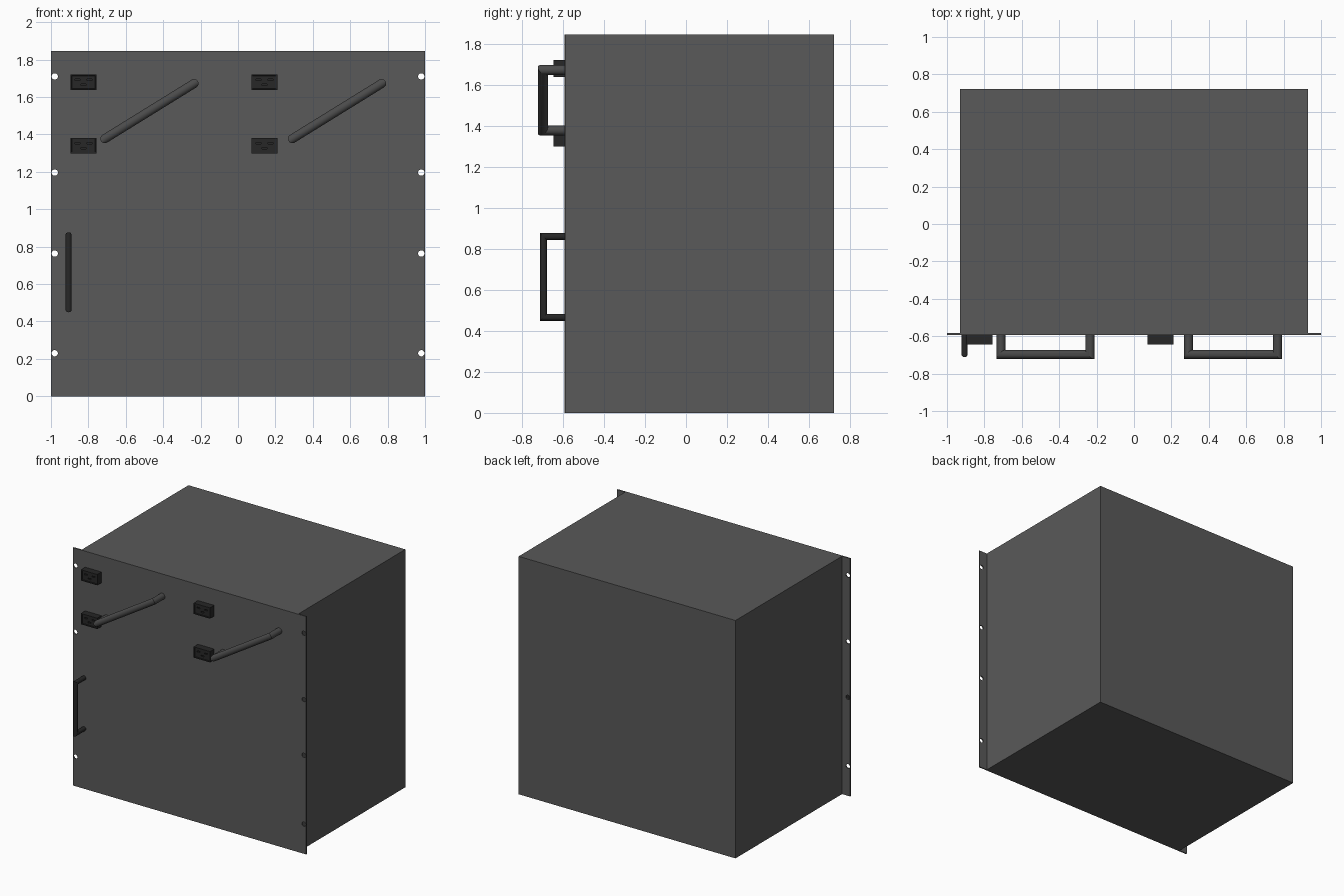
import bpy, bmesh, math
from mathutils import Vector, Matrix

if "Cube" in bpy.data.objects:
    bpy.data.objects.remove(bpy.data.objects["Cube"])

H = 1.845          # overall height
FRONT = -0.593     # front surface of the panel
BACK_OF_PANEL = -0.584


def material(name, v):
    m = bpy.data.materials.new(name)
    m.diffuse_color = (v, v, v, 1)
    m.use_nodes = True
    m.node_tree.nodes["Principled BSDF"].inputs["Base Color"].default_value = m.diffuse_color
    return m


case_grey = material("case_grey", 0.10)
handle_grey = material("handle_grey", 0.07)
dark_grey = material("dark_grey", 0.02)


def make_object(name, bm, mat=None):
    bmesh.ops.recalc_face_normals(bm, faces=bm.faces)
    me = bpy.data.meshes.new(name)
    bm.to_mesh(me)
    bm.free()
    ob = bpy.data.objects.new(name, me)
    bpy.context.collection.objects.link(ob)
    if mat:
        me.materials.append(mat)
    return ob


def add_box(bm, lo, hi):
    lo, hi = Vector(lo), Vector(hi)
    mat = Matrix.Translation((lo + hi) / 2) @ Matrix.Diagonal((*(hi - lo), 1))
    return bmesh.ops.create_cube(bm, size=1, matrix=mat)["verts"]


def cut(ob, cutter):
    """Subtract the cutter, then remove it."""
    cutter.hide_render = True
    mod = ob.modifiers.new("cut", "BOOLEAN")
    mod.operation, mod.solver, mod.object = "DIFFERENCE", "EXACT", cutter
    bpy.context.view_layer.objects.active = ob
    bpy.ops.object.modifier_apply(modifier=mod.name)
    bpy.data.objects.remove(cutter)


def pull_handle(name, start, end, reach, r, mat, sides=24):
    """Round-bar U handle with mitred corners; start and end are (x, z)."""
    p = Vector((start[0], BACK_OF_PANEL, start[1]))
    q = Vector((end[0], BACK_OF_PANEL, end[1]))
    a = (q - p).normalized()
    d = Vector((0, -1, 0))
    u = a.cross(d)
    out = d * (BACK_OF_PANEL - reach)
    stations = [(p, a), (p + out, a - d), (q + out, -a - d), (q, -a)]
    bm = bmesh.new()
    rings = []
    for c, w in stations:
        angles = [2 * math.pi * i / sides for i in range(sides)]
        rings.append([bm.verts.new(c + r * (math.cos(t) * u + math.sin(t) * w)) for t in angles])
    for r0, r1 in zip(rings, rings[1:]):
        for i in range(sides):
            j = (i + 1) % sides
            bm.faces.new((r0[i], r0[j], r1[j], r1[i]))
    bm.faces.new(rings[0])
    bm.faces.new(rings[-1])
    ob = make_object(name, bm, mat)
    bpy.ops.object.select_all(action="DESELECT")
    ob.select_set(True)
    bpy.context.view_layer.objects.active = ob
    bpy.ops.object.shade_smooth_by_angle(angle=math.radians(30))
    return ob


# Equipment case
bm = bmesh.new()
add_box(bm, (-0.93, BACK_OF_PANEL, 0), (0.93, 0.722, H))
make_object("case_body", bm, case_grey)

# Front panel with mounting holes down both edges
bm = bmesh.new()
add_box(bm, (-1, FRONT, 0), (1, BACK_OF_PANEL, H))
panel = make_object("front_panel", bm, case_grey)
bm = bmesh.new()
for x in (-0.98, 0.98):
    for z in (0.23, 0.763, 1.196, 1.71):
        bmesh.ops.create_cone(bm, cap_ends=True, segments=24, radius1=0.017, radius2=0.017, depth=0.1,
                              matrix=Matrix.Translation((x, FRONT, z)) @ Matrix.Rotation(math.pi / 2, 4, "X"))
cut(panel, make_object("hole_cutter", bm))

# Power socket: block with a recessed face and three slots
bm = bmesh.new()
add_box(bm, (-0.07, -0.645, -0.042), (0.07, BACK_OF_PANEL, 0.042))
face = min(bm.faces, key=lambda f: f.calc_center_median().y)
bmesh.ops.inset_individual(bm, faces=[face], thickness=0.01, depth=0)
bmesh.ops.inset_individual(bm, faces=[face], thickness=0.001, depth=-0.006)
socket = make_object("power_socket", bm, dark_grey)
bm = bmesh.new()
for x, z in ((-0.032, 0.012), (0.032, 0.012), (0, -0.013)):
    add_box(bm, (x - 0.013, -0.7, z - 0.004), (x + 0.013, -0.615, z + 0.004))
cut(socket, make_object("slot_cutter", bm))
spots = [(x, z) for x in (-0.826, 0.141) for z in (1.34, 1.679)]
for i, (x, z) in enumerate(spots):
    ob = socket if i == 0 else socket.copy()
    if i:
        bpy.context.collection.objects.link(ob)
    ob.name = f"power_socket_{i + 1}"
    ob.location = (x, 0, z)

# Two slanted handles and one small upright handle
for side, dx in (("left", 0), ("right", 1.003)):
    pull_handle(f"slanted_handle_{side}", (-0.712 + dx, 1.377), (-0.235 + dx, 1.672), -0.698, 0.024, handle_grey)
pull_handle("upright_handle", (-0.906, 0.466), (-0.906, 0.86), -0.695, 0.017, dark_grey)
